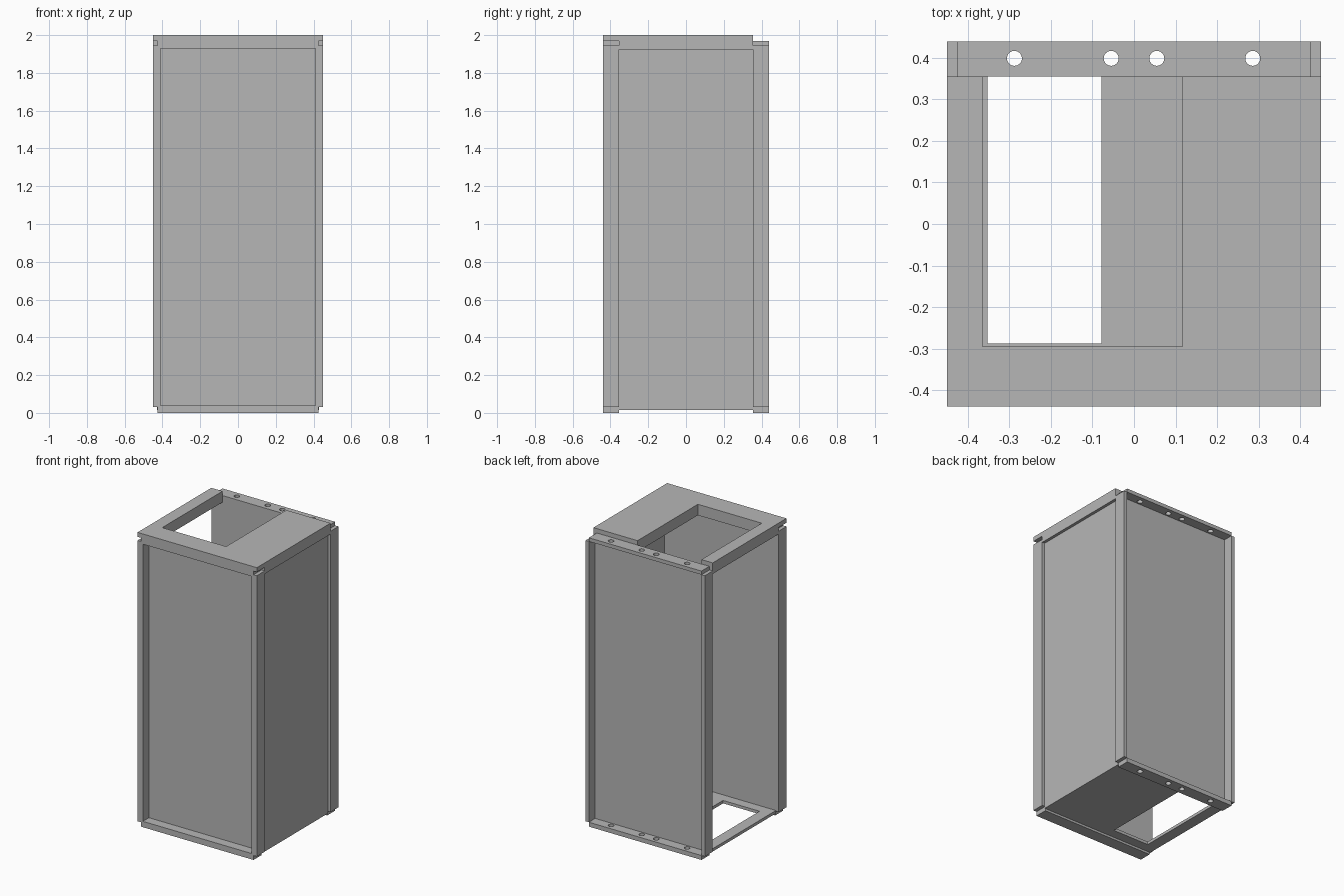
import bpy
import bmesh

if "Cube" in bpy.data.objects:
    bpy.data.objects.remove(bpy.data.objects["Cube"], do_unlink=True)

GREY = (0.47, 0.47, 0.47, 1)
metal = bpy.data.materials.new("sheet grey")
metal.use_nodes = True
metal.diffuse_color = GREY
metal.node_tree.nodes["Principled BSDF"].inputs["Base Color"].default_value = GREY

HALF_X, HALF_Y = 0.45, 0.44      # outer footprint
INNER_Y = 0.355                  # inside edge of the corner posts
STRIP_X = 0.425                  # half length of the cross strips


def box(name, x, y, z):
    """Box from (min, max) ranges on each axis."""
    bm = bmesh.new()
    bmesh.ops.create_cube(bm, size=1)
    for v in bm.verts:
        v.co = [r[0] if c < 0 else r[1] for c, r in zip(v.co, (x, y, z))]
    return finish(name, bm)


def finish(name, bm):
    mesh = bpy.data.meshes.new(name)
    bm.to_mesh(mesh)
    bm.free()
    mesh.materials.append(metal)
    ob = bpy.data.objects.new(name, mesh)
    bpy.context.collection.objects.link(ob)
    return ob


def cut(target, cutter):
    """Subtract the cutter, then discard it."""
    cutter.hide_render = True
    mod = target.modifiers.new("cut", "BOOLEAN")
    mod.operation = "DIFFERENCE"
    mod.solver = "EXACT"
    mod.object = cutter
    bpy.context.view_layer.objects.active = target
    bpy.ops.object.modifier_apply(modifier=mod.name)
    bpy.data.objects.remove(cutter, do_unlink=True)


def drill(strip, z):
    """Four screw holes through a back strip."""
    for x in (-0.288, -0.055, 0.055, 0.286):
        bpy.ops.mesh.primitive_cylinder_add(vertices=32, radius=0.018, depth=0.2,
                                            location=(x, 0.399, z))
        cut(strip, bpy.context.object)


# Corner posts, wider across the front than across the back
for side, sign in (("right", -1), ("left", 1)):
    for end, width, y in (("front", 0.04, (-HALF_Y, -INNER_Y)),
                          ("back", 0.025, (INNER_Y, HALF_Y))):
        x = sorted((sign * HALF_X, sign * (HALF_X - width)))
        box(f"{end}_{side}_post", x, y, (0.03, 1.945))

# Cross strips at top and bottom
span = (-STRIP_X, STRIP_X)
box("front_bottom_strip", span, (-HALF_Y, -INNER_Y), (0, 0.04))
box("front_top_strip", span, (-HALF_Y, -INNER_Y), (1.93, 1.97))
drill(box("back_bottom_strip", span, (INNER_Y, HALF_Y), (0, 0.03)), 0.015)
drill(box("back_top_strip", span, (INNER_Y, HALF_Y), (1.945, 1.97)), 1.957)

# Recessed panels on front, back and left; the right side stays open
box("front_panel", span, (-0.375, -INNER_Y), (0.035, 1.935))
box("back_panel", span, (INNER_Y, 0.372), (0.025, 1.95))
box("left_panel", (0.41, 0.43), (-INNER_Y, INNER_Y), (0.03, 1.93))

# Floor plate with its opening
floor = box("floor_plate", (-0.43, 0.43), (-INNER_Y, INNER_Y), (0.015, 0.035))
cut(floor, box("floor_cutter", (-0.353, -0.078), (-0.288, 0.5), (-0.1, 0.1)))

# Thick top cover, thin over the front strip, notched from the back
bm = bmesh.new()
profile = [(-HALF_Y, 2), (-HALF_Y, 1.97), (-INNER_Y, 1.97),
           (-INNER_Y, 1.925), (INNER_Y, 1.925), (INNER_Y, 2)]
face = bm.faces.new([bm.verts.new((-HALF_X, y, z)) for y, z in profile])
side = bmesh.ops.extrude_face_region(bm, geom=[face])["geom"]
bmesh.ops.translate(bm, vec=(2 * HALF_X, 0, 0),
                    verts=[g for g in side if isinstance(g, bmesh.types.BMVert)])
bmesh.ops.recalc_face_normals(bm, faces=bm.faces)
cover = finish("top_cover", bm)
cut(cover, box("cover_cutter", (-0.365, 0.117), (-0.295, 0.5), (1.8, 2.2)))
